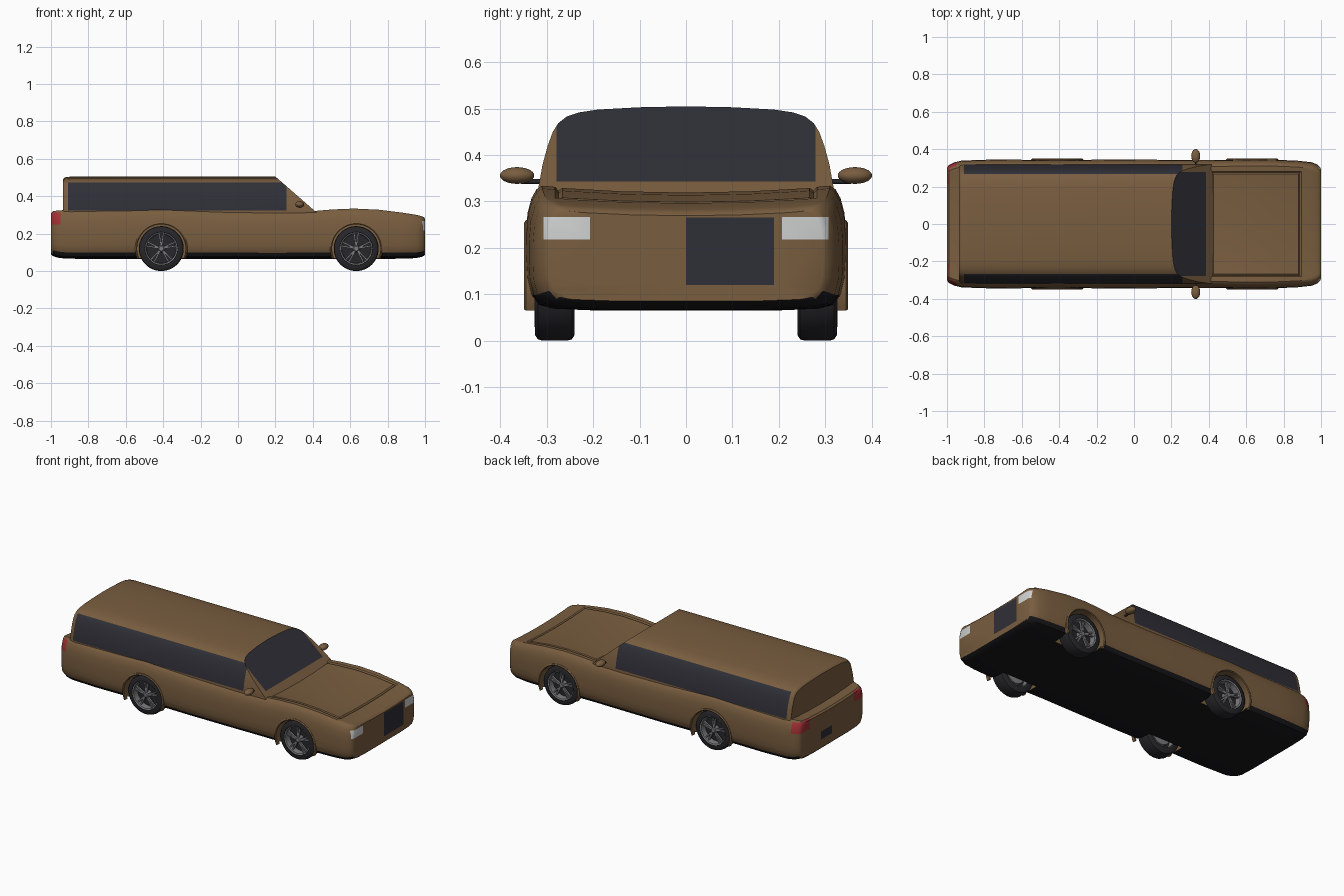
import bpy, bmesh, math
from mathutils import Vector

old = bpy.data.objects.get("Cube")
if old:
    bpy.data.objects.remove(old)


def material(name, r, g, b):
    m = bpy.data.materials.new(name)
    m.use_nodes = True
    m.diffuse_color = (r, g, b, 1)
    m.node_tree.nodes["Principled BSDF"].inputs["Base Color"].default_value = (r, g, b, 1)
    return m


brown = material("brown paint", 0.19, 0.11, 0.05)
glass = material("dark glass", 0.028, 0.028, 0.038)
black = material("black underside", 0.009, 0.009, 0.011)
rubber = material("tyre rubber", 0.02, 0.02, 0.024)
metal = material("grey metal", 0.2, 0.2, 0.21)
white = material("headlight white", 0.62, 0.63, 0.63)
red = material("taillight red", 0.36, 0.03, 0.035)


def finish(bm, name, mats, angle=35):
    bmesh.ops.recalc_face_normals(bm, faces=bm.faces)
    me = bpy.data.meshes.new(name)
    bm.to_mesh(me)
    bm.free()
    for m in mats:
        me.materials.append(m)
    ob = bpy.data.objects.new(name, me)
    bpy.context.collection.objects.link(ob)
    smooth(ob, angle)
    return ob


def smooth(ob, angle=35):
    bpy.ops.object.select_all(action="DESELECT")
    ob.select_set(True)
    bpy.context.view_layer.objects.active = ob
    bpy.ops.object.shade_smooth_by_angle(angle=math.radians(angle))


def loft(sections):
    """Skin closed rings of points and cap both ends."""
    bm = bmesh.new()
    rings = [[bm.verts.new(p) for p in s] for s in sections]
    n = len(rings[0])
    for a, b in zip(rings, rings[1:]):
        for i in range(n):
            j = (i + 1) % n
            bm.faces.new((a[i], a[j], b[j], b[i]))
    bm.faces.new(rings[0])
    bm.faces.new(rings[-1])
    bmesh.ops.recalc_face_normals(bm, faces=bm.faces)
    return bm


def cut_box(bm, lo, hi):
    """Cut the surface along the box sides and return the faces inside."""
    for axis in range(3):
        for value in (lo[axis], hi[axis]):
            near = [f for f in bm.faces if all(
                min(v.co[k] for v in f.verts) <= hi[k] and max(v.co[k] for v in f.verts) >= lo[k]
                for k in range(3))]
            geom = set(near)
            for f in near:
                geom.update(f.verts)
                geom.update(f.edges)
            co, no = Vector(), Vector()
            co[axis], no[axis] = value, 1
            bmesh.ops.bisect_plane(bm, geom=list(geom), dist=1e-5, plane_co=co, plane_no=no)
    bm.normal_update()
    return [f for f in bm.faces if all(
        lo[k] - 1e-4 <= f.calc_center_median()[k] <= hi[k] + 1e-4 for k in range(3))]


def paint(bm, lo, hi, index):
    for f in cut_box(bm, lo, hi):
        f.material_index = index


def paint_pair(bm, lo, hi, index):
    paint(bm, lo, hi, index)
    paint(bm, (lo[0], -hi[1], lo[2]), (hi[0], -lo[1], hi[2]), index)


def lathe(name, profile, centre, side, mat, start=0, end=360, closed=False, steps=48):
    """Turn (radius, y) points about a wheel axle."""
    bm = bmesh.new()
    rows = []
    for i in range(steps + 1):
        a = math.radians(start + (end - start) * i / steps)
        rows.append([bm.verts.new((centre[0] + r * math.cos(a), side * y, centre[1] + r * math.sin(a)))
                     for r, y in profile])
    n = len(profile)
    for a, b in zip(rows, rows[1:]):
        for i in range(n if closed else n - 1):
            j = (i + 1) % n
            bm.faces.new((a[i], a[j], b[j], b[i]))
    bmesh.ops.remove_doubles(bm, verts=bm.verts, dist=1e-5)
    return finish(bm, name, [mat])


# Lower body: half section as (share of width, share of height), lofted along x
half = [(0, 0), (.55, 0), (.83, .015), (.92, .045), (.97, .13), (.995, .27), (1, .42), (1, .6),
        (.99, .78), (.965, .9), (.935, .97), (.9, 1), (.85, .995), (.75, .98), (.4, .955), (0, .945)]
stations = [(-1, .3, .09, .31), (-.99, .315, .08, .32), (-.96, .33, .071, .324), (-.92, .339, .066, .326),
            (-.75, .345, .065, .325), (-.55, .343, .065, .329), (-.41, .341, .065, .335),
            (-.27, .343, .065, .328), (-.1, .345, .065, .32), (.2, .343, .065, .316),
            (.4, .341, .065, .32), (.5, .343, .065, .329), (.62, .345, .065, .334),
            (.75, .344, .065, .328), (.88, .338, .066, .312), (.95, .33, .069, .301),
            (.98, .318, .075, .294), (.995, .304, .081, .287), (1, .295, .086, .28)]


def body_ring(x, w, low, high):
    right = [(x, w * u, low + (high - low) * t) for u, t in half]
    return right + [(x, -y, z) for _, y, z in right[-2:0:-1]]


bm = loft([body_ring(*s) for s in stations])
sill = half[3][1]
for f in bm.faces:
    c = f.calc_center_median()
    if c.z < .11 and abs(f.normal.x) < .98 and f.normal.z < -.45:
        f.material_index = 1

# Hood groove
hood = [f for f in cut_box(bm, (.41, -.282, .25), (.895, .282, .4)) if f.normal.z > .4]
for depth in (-.007, .007):
    bmesh.ops.inset_region(bm, faces=hood, thickness=.008, depth=depth, use_even_offset=True)

# Lamps, grille and rear plate
paint_pair(bm, (.972, .207, .218), (1.01, .307, .267), 2)
paint_pair(bm, (-1.01, .215, .25), (-.95, .35, .314), 3)
paint(bm, (.995, 0, .12), (1.01, .19, .265), 4)
paint(bm, (-1.01, 0, .14), (-.995, .105, .19), 4)
body = finish(bm, "lower_body", [brown, black, white, red, glass])

# Wheel arches
axles = [(-.41, .12), (.632, .12)]
for cx, cz in axles:
    for side in (1, -1):
        bpy.ops.mesh.primitive_cylinder_add(vertices=48, radius=.131, depth=.2,
                                            location=(cx, side * .32, cz), rotation=(math.pi / 2, 0, 0))
        cutter = bpy.context.object
        cutter.hide_render = True
        cutter.data.materials.append(brown)
        mod = body.modifiers.new("arch", "BOOLEAN")
        mod.operation, mod.object, mod.solver = "DIFFERENCE", cutter, "EXACT"
        bpy.context.view_layer.objects.active = body
        bpy.ops.object.modifier_apply(modifier=mod.name)
        bpy.data.objects.remove(cutter)
        lathe("arch_lip", [(.129, .325), (.129, .346), (.134, .349), (.14, .345), (.14, .325)],
              (cx, cz), side, brown, -23, 203, True)
smooth(body)

# Cabin: extruded arch section, rounded at the rear, sliced by the windscreen plane
arch = [(.321, .28), (.318, .33), (.309, .38), (.298, .42), (.287, .45), (.275, .469), (.257, .483),
        (.23, .492), (.19, .498), (.1, .503), (0, .505)]


def cabin_ring(x, sy, sz):
    right = [(x, y * sy, .28 + (z - .28) * sz) for y, z in arch]
    return right + [(x, -y, z) for _, y, z in right[-2::-1]]


bm = loft([cabin_ring(*s) for s in ((-.935, .965, .94), (-.93, .98, .97), (-.918, .993, .99),
                                    (-.89, 1, 1), (.6, 1, 1))])
cut = bmesh.ops.bisect_plane(bm, geom=bm.verts[:] + bm.edges[:] + bm.faces[:], dist=1e-5, clear_outer=True,
                             plane_co=(.2, 0, .505), plane_no=(.17, 0, .195))
rim = [e for e in cut["geom_cut"] if isinstance(e, bmesh.types.BMEdge)]
bmesh.ops.contextual_create(bm, geom=rim)
bmesh.ops.recalc_face_normals(bm, faces=bm.faces)
for f in cut_box(bm, (.19, -.279, .343), (.41, .279, .52)):
    if f.normal.x > .4:
        f.material_index = 1
for lo_y, hi_y in ((.2, .4), (-.4, -.2)):
    for f in cut_box(bm, (-.91, lo_y, .325), (.26, hi_y, .474)):
        if abs(f.normal.x) < .3:
            f.material_index = 1
finish(bm, "cabin", [brown, glass])

# Wheels
for cx, cz in axles:
    for side in (1, -1):
        c = (cx, cz)
        lathe("tyre", [(.084, .24), (.108, .24), (.117, .246), (.12, .257), (.12, .309), (.117, .319),
                       (.108, .325), (.088, .326), (.084, .322)], c, side, rubber, closed=True)
        lathe("rim", [(.078, .3), (.08, .322), (.086, .325), (.088, .32), (.086, .245), (.08, .243),
                      (.078, .26)], c, side, metal, closed=True)
        lathe("wheel_back", [(0, .285), (.08, .285), (.08, .28), (0, .28)], c, side, rubber)
        lathe("inner_hub", [(0, .25), (.06, .255), (.06, .28)], c, side, metal)
        lathe("hub", [(0, .32), (.012, .32), (.018, .315), (.02, .285)], c, side, metal, steps=20)
        bm = bmesh.new()
        for k in range(5):
            for lean in (-.13, .13):
                a = math.radians(90 + 72 * k) + lean
                along = Vector((math.cos(a), 0, math.sin(a)))
                across = Vector((-along.z, 0, along.x))
                cube = bmesh.ops.create_cube(bm, size=1)
                for v in cube["verts"]:
                    x, y, z = v.co
                    v.co = (along * (.046 + x * .072) + across * (z * .0085)
                            + Vector((cx, side * (.309 - x * .004) + y * .012, cz)))
        finish(bm, "spokes", [metal])

# Door mirrors
for side in (1, -1):
    bpy.ops.mesh.primitive_uv_sphere_add(segments=24, ring_count=14, location=(.33, side * .364, .356))
    mirror = bpy.context.object
    mirror.name = "mirror"
    mirror.scale = (.024, .037, .018)
    mirror.data.materials.append(brown)
    smooth(mirror, 60)
    bpy.ops.mesh.primitive_cylinder_add(vertices=12, radius=.005, depth=.05,
                                        location=(.33, side * .33, .343), rotation=(math.pi / 2, 0, 0))
    stalk = bpy.context.object
    stalk.name = "mirror_stalk"
    stalk.data.materials.append(rubber)
    smooth(stalk)
